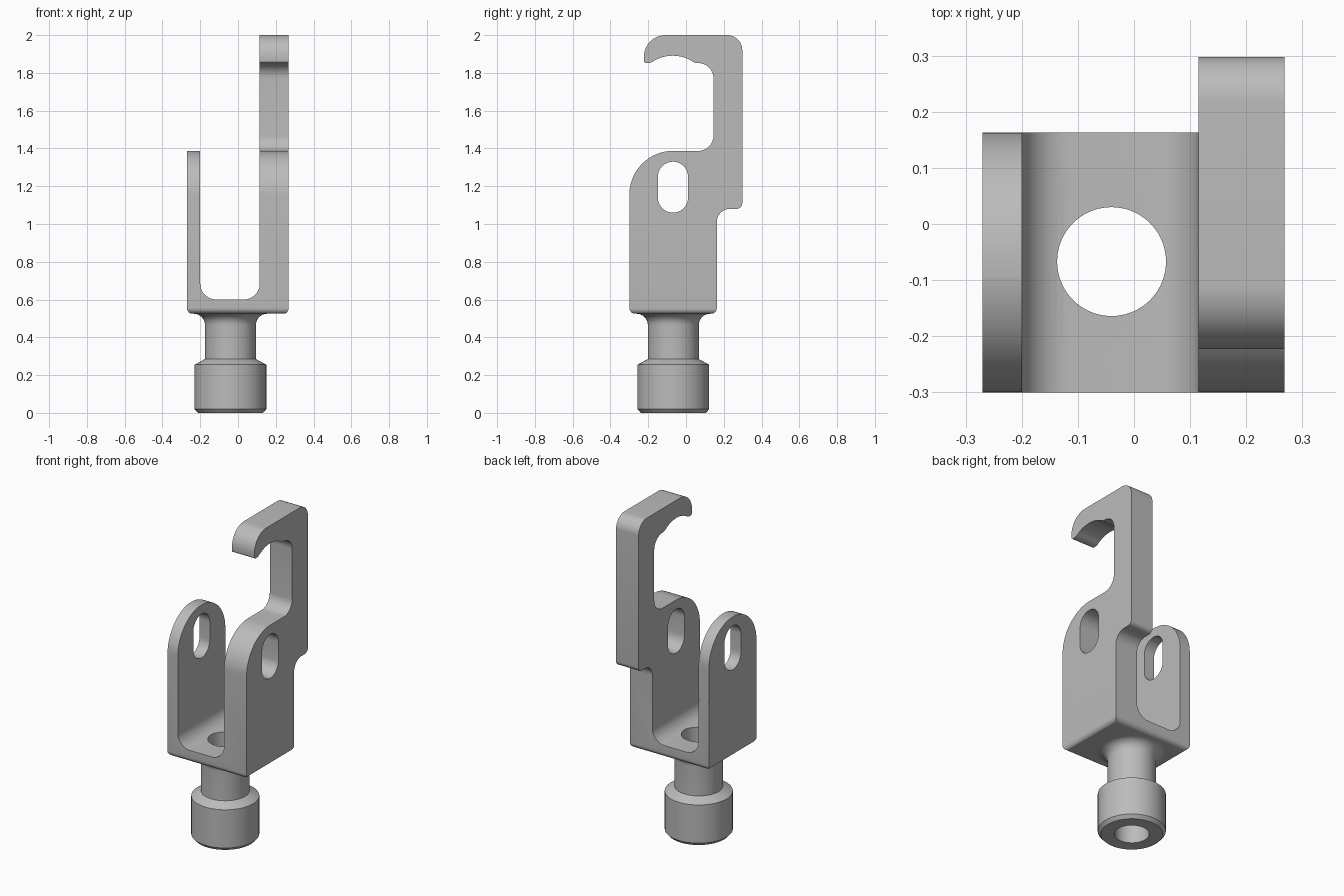
import bpy, bmesh, math

if "Cube" in bpy.data.objects:
    bpy.data.objects.remove(bpy.data.objects["Cube"])

AX, AY = -0.04, -0.067          # axis of the shank and bore

steel = bpy.data.materials.new("plain grey")
steel.diffuse_color = (0.5, 0.5, 0.5, 1)
steel.use_nodes = True
steel.node_tree.nodes["Principled BSDF"].inputs["Base Color"].default_value = steel.diffuse_color


def arc(cx, cz, r, a0, a1, n=12):
    """Points on an arc, angles in degrees."""
    angles = [math.radians(a0 + (a1 - a0) * i / n) for i in range(n + 1)]
    return [(cx + r * math.cos(a), cz + r * math.sin(a)) for a in angles]


def finish(bm, name):
    bmesh.ops.recalc_face_normals(bm, faces=bm.faces)
    mesh = bpy.data.meshes.new(name)
    bm.to_mesh(mesh)
    bm.free()
    mesh.materials.append(steel)
    ob = bpy.data.objects.new(name, mesh)
    bpy.context.collection.objects.link(ob)
    return ob


def prism(name, pts, axis, lo, hi):
    """Extrude a profile along x (profile in y, z) or y (profile in x, z)."""
    bm = bmesh.new()
    place = (lambda p: (lo, p[0], p[1])) if axis == "x" else (lambda p: (p[0], lo, p[1]))
    face = bm.faces.new([bm.verts.new(place(p)) for p in pts])
    out = bmesh.ops.extrude_face_region(bm, geom=[face])
    shift = (hi - lo, 0, 0) if axis == "x" else (0, hi - lo, 0)
    moved = [g for g in out["geom"] if isinstance(g, bmesh.types.BMVert)]
    bmesh.ops.translate(bm, verts=moved, vec=shift)
    return finish(bm, name)


def lathe(name, pts, steps=72):
    """Turn a (radius, z) profile around the shank axis."""
    bm = bmesh.new()
    vs = [bm.verts.new((AX + r, AY, z)) for r, z in pts]
    es = [bm.edges.new(pair) for pair in zip(vs, vs[1:])]
    bmesh.ops.spin(bm, geom=vs + es, cent=(AX, AY, 0), axis=(0, 0, 1),
                   angle=math.tau, steps=steps, use_duplicate=False)
    bmesh.ops.remove_doubles(bm, verts=bm.verts, dist=1e-5)
    return finish(bm, name)


def combine(ob, tool, operation):
    mod = ob.modifiers.new("combine", "BOOLEAN")
    mod.operation, mod.solver, mod.object = operation, "EXACT", tool
    bpy.context.view_layer.objects.active = ob
    bpy.ops.object.modifier_apply(modifier=mod.name)
    bpy.data.objects.remove(tool)


# side outline with hooked arm
side = (arc(-0.27, 0.555, 0.03, 270, 180, 6)
        + arc(-0.068, 1.155, 0.232, 180, 90, 24)
        + arc(0.065, 1.467, 0.08, 270, 360)
        + arc(0.065, 1.772, 0.08, 0, 90)
        + [(0.05, 1.853)]
        + arc(-0.07, 1.696, 0.195, 57, 123, 16)
        + [(-0.19, 1.853)]
        + arc(-0.21, 1.865, 0.013, 270, 180, 5)
        + arc(-0.108, 1.885, 0.115, 180, 90, 14)
        + arc(0.218, 1.92, 0.08, 90, 0)
        + arc(0.268, 1.11, 0.03, 0, -90, 6)
        + arc(0.233, 1.01, 0.07, 90, 180)
        + arc(0.133, 0.555, 0.03, 0, -90, 6))
bracket = prism("forked_bracket", side, "x", -0.4, 0.4)

# U-shaped front outline
fork = (arc(-0.24, 0.554, 0.03, 270, 180, 6)
        + [(-0.27, 2.2), (-0.2, 2.2)]
        + arc(-0.115, 0.685, 0.085, 180, 270)
        + arc(0.03, 0.685, 0.085, 270, 360)
        + [(0.115, 2.2), (0.268, 2.2)]
        + arc(0.238, 0.554, 0.03, 0, -90, 6))
combine(bracket, prism("fork_outline", fork, "y", -0.5, 0.5), "INTERSECT")

# round off the short left arm
trim = (arc(-0.068, 1.155, 0.2305, 90, 0, 24)
        + [(0.1625, 0.95), (0.5, 0.95), (0.5, 2.3), (-0.5, 2.3), (-0.5, 1.3855)])
combine(bracket, prism("left_arm_trim", trim, "x", -0.5, -0.05), "DIFFERENCE")

# slots through both arms
slot = arc(-0.069, 1.25, 0.08, 0, 180, 20) + arc(-0.069, 1.14, 0.08, 180, 360, 20)
combine(bracket, prism("slot_cutter", slot, "x", -0.6, 0.6), "DIFFERENCE")

# shank with collar, flared into the bracket
shank = ([(0, 0), (0.172, 0), (0.19, 0.02), (0.19, 0.255), (0.135, 0.285)]
         + arc(0.195, 0.465, 0.06, 180, 90, 10)
         + [(0.195, 0.55), (0, 0.55)])
combine(bracket, lathe("shank", shank), "UNION")

# through bore
bore = [(0, -0.1), (0.097, -0.1), (0.097, 0.8), (0, 0.8)]
combine(bracket, lathe("bore_cutter", bore), "DIFFERENCE")

bpy.ops.object.select_all(action="DESELECT")
bracket.select_set(True)
bpy.context.view_layer.objects.active = bracket
bpy.ops.object.shade_smooth_by_angle(angle=math.radians(28))
